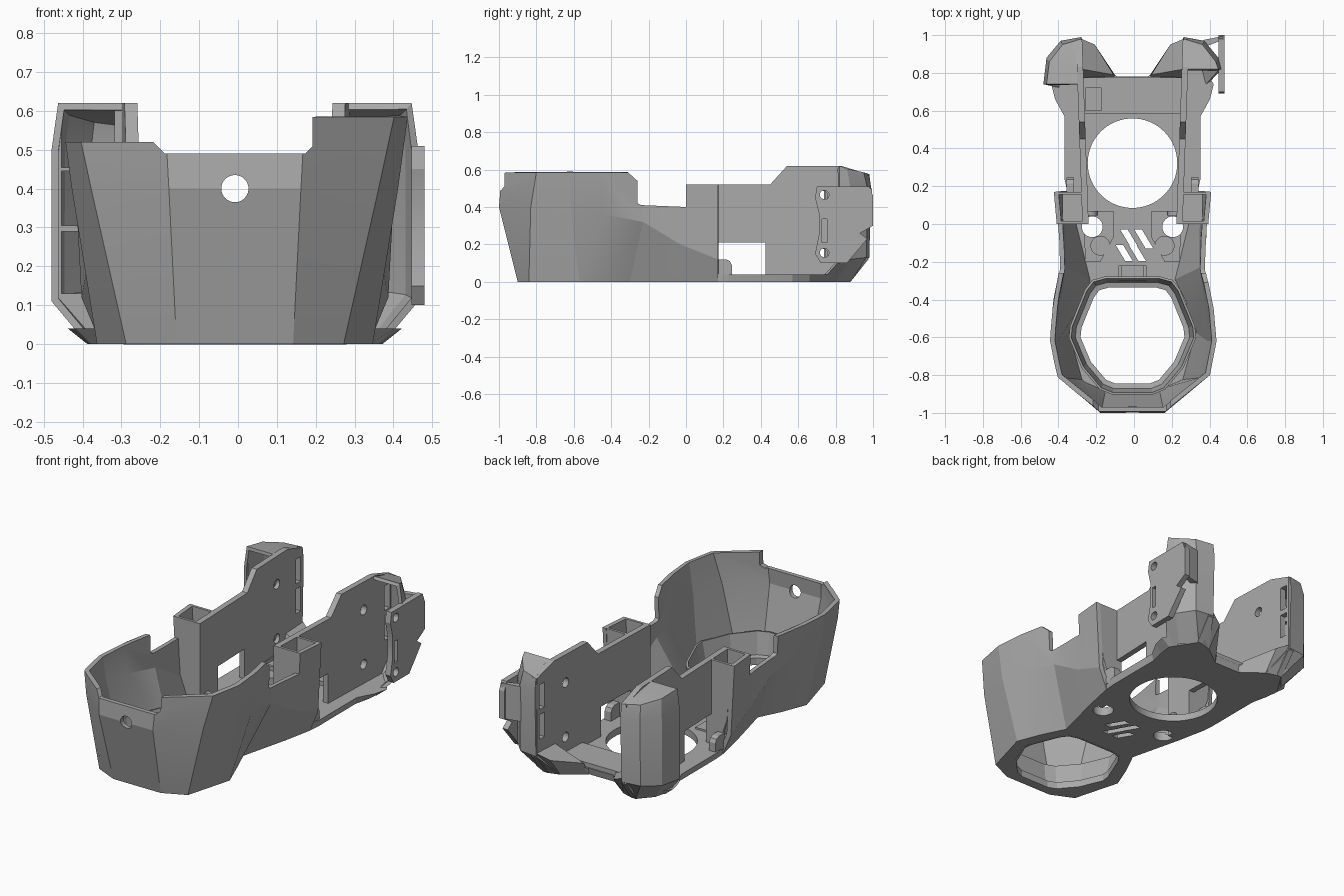
import bpy, bmesh, math

if "Cube" in bpy.data.objects:
    bpy.data.objects.remove(bpy.data.objects["Cube"])

AXIS = -0.008  # the symmetry plane sits slightly off centre
grey = bpy.data.materials.new("plain grey")
grey.use_nodes = True
grey.diffuse_color = (0.4, 0.4, 0.4, 1)
grey.node_tree.nodes["Principled BSDF"].inputs["Base Color"].default_value = (0.4, 0.4, 0.4, 1)


def make(name, verts, faces, tidy=True):
    bm = bmesh.new()
    vs = [bm.verts.new((x + AXIS, y, z)) for x, y, z in verts]
    for f in faces:
        bm.faces.new([vs[i] for i in f])
    if tidy:
        bmesh.ops.recalc_face_normals(bm, faces=bm.faces)
    mesh = bpy.data.meshes.new(name)
    bm.to_mesh(mesh)
    bm.free()
    mesh.materials.append(grey)
    obj = bpy.data.objects.new(name, mesh)
    bpy.context.collection.objects.link(obj)
    return obj


def loft(name, rows, closed=False, caps=False):
    n = len(rows[0])
    faces = []
    for r in range(len(rows) - 1):
        for i in range(n if closed else n - 1):
            j = (i + 1) % n
            faces.append((r * n + i, r * n + j, (r + 1) * n + j, (r + 1) * n + i))
    if caps:
        faces += [tuple(range(n)), tuple(range((len(rows) - 1) * n, len(rows) * n))]
    return make(name, [p for row in rows for p in row], faces, caps)


def place(axis, p, d):
    a, b = p
    return {"x": (d, a, b), "y": (a, d, b), "z": (a, b, d)}[axis]


def prism(name, axis, pts, lo, hi):
    rows = [[place(axis, p, d) for p in pts] for d in (lo, hi)]
    return loft(name, rows, closed=True, caps=True)


def box(name, x, y, z):
    return prism(name, "z", [(x[0], y[0]), (x[1], y[0]), (x[1], y[1]), (x[0], y[1])], *z)


def round_bar(name, axis, centre, radius, lo, hi, n=32):
    pts = [(centre[0] + radius * math.cos(math.tau * i / n),
            centre[1] + radius * math.sin(math.tau * i / n)) for i in range(n)]
    return prism(name, axis, pts, lo, hi)


def bake(obj):
    dg = bpy.context.evaluated_depsgraph_get()
    mesh = bpy.data.meshes.new_from_object(obj.evaluated_get(dg))
    obj.modifiers.clear()
    obj.data = mesh


def thicken(obj, t):
    m = obj.modifiers.new("wall", "SOLIDIFY")
    m.thickness, m.offset, m.use_even_offset = t, -1, True
    bake(obj)


def cut(obj, cutters):
    for c in cutters:
        c.hide_render = True
        m = obj.modifiers.new("cut", "BOOLEAN")
        m.operation, m.solver, m.object = "DIFFERENCE", "EXACT", c
    bake(obj)
    for c in cutters:
        bpy.data.objects.remove(c)


def both(half):
    """Mirror a half outline into a full one, counter-clockwise."""
    return [(-p[0], *p[1:]) for p in reversed(half)] + list(half)


def level(outline, z):
    return [(x, y, z) for x, y in outline]


# Front cup: flared faceted wall with a pinched waist, open at the back
low = [(.15, -.9), (.28, -.84), (.355, -.57), (.3, -.43), (.235, -.3), (.275, -.14), (.31, 0), (.345, .17)]
mid = [(.17, -1, .4), (.37, -.83, .4), (.42, -.62, .4), (.405, -.44, .36), (.38, -.23, .32),
       (.38, -.13, .26), (.38, -.03, .2), (.395, .17, .12)]
top = [(.18, -.985), (.41, -.8), (.445, -.62), (.43, -.45), (.39, -.25), (.395, -.12), (.405, 0), (.42, .17)]
cup = loft("front_cup", [level(both(low), 0), both(mid), level(both(top), .585)])
thicken(cup, .025)
cut(cup, [
    prism("rim_cut", "y", [(-.21, .52), (-.18, .49), (.18, .49), (.2, .51), (.2, .8), (-.21, .8)], -2, -.7),
    box("right_rim_cut", (-.6, -.2), (-2, .5), (.52, .8)),
    box("rear_rim_cut", (.2, .6), (-.1, .5), (.52, .8)),
    prism("side_notch", "x", [(-.31, .8), (-.31, .585), (-.26, .54), (-.26, .42), (-.24, .41),
                              (0, .4), (0, .8)], -.7, .7),
    round_bar("front_hole_cut", "y", (0, .4), .035, -1.2, -.8),
])

# Floor plate with openings
rear_low = [(.35, .24), (.35, .57), (.37, .66), (.38, .74), (.29, .88), (.2, .86), (.08, .77)]
rear_top = [(.36, .24), (.36, .57), (.41, .66), (.43, .74), (.32, .91), (.22, .89), (.08, .78)]
floor = loft("floor_plate", [level(both(low + rear_low), 0), level(both(low + rear_top), .04)],
             closed=True, caps=True)
opening = both([(.09, -.845), (.14, -.825), (.22, -.73), (.275, -.6), (.27, -.55), (.205, -.39),
                (.175, -.35), (.12, -.335)])


def slanted(x, y, length):
    dx = length * .6
    return prism("vent_cut", "z", [(x, y), (x + .04, y), (x + .04 + dx, y - length), (x + dx, y - length)], -1, 1)


cut(floor, [prism("front_opening_cut", "z", opening, -1, 1),
            round_bar("round_opening_cut", "z", (0, .322), .237, -1, 1, 64),
            slanted(-.09, -.11, .085), slanted(-.065, -.03, .085), slanted(-.02, -.11, .085),
            slanted(.01, -.03, .1)]
    + [round_bar("floor_hole_cut", "z", (s * .213, -.015), .055, -1, 1) for s in (-1, 1)])

# Raised funnel collar around the front opening
collar = loft("opening_collar", [[(x * k, -.59 + (y + .59) * k, z) for x, y in opening]
                                 for k, z in ((1, 0), (1.01, .04), (1.1, .045), (1.18, .17))], closed=True)
thicken(collar, -.012)

# Crossbar with pocket, and clip behind the collar
bar = box("rear_crossbar", (-.27, .27), (.585, .775), (.03, .065))
cut(bar, [box("pocket_cut", (-.25, -.165), (.6, .72), (.045, 1))])
clip = box("cable_clip", (-.075, .075), (-.305, -.22), (.03, .1))
cut(clip, [box("clip_cut", (-.055, .055), (-.285, -.2), (.05, 1))])

profile = [(0, 0), (0, .52), (.45, .52), (.54, .62), (.83, .62), (.975, .575), (.975, .12), (.88, 0)]
for s, side in ((-1, "right"), (1, "left")):
    def span(a, b):
        return sorted((s * a, s * b))

    # Upright side plate with window, screw holes and strap slots
    plate = prism(side + "_side_plate", "x", profile, *span(.262, .295))
    cut(plate, [box("window_cut", span(.1, .5), (.17, .425), (.04, .21)),
                box("slot_cut", span(.1, .37), (.91, .955), (.22, .36)),
                box("slot_cut", span(.1, .37), (.91, .955), (.39, .53))]
        + [round_bar("screw_cut", "x", (.73, z), .027, *span(.1, .37)) for z in (.15, .46)])
    for v in plate.data.vertices:  # plates converge slightly towards the front
        v.co.x -= s * .035 * (.85 - v.co.y)

    # Hollow post: tapered front and rear walls between plate and cup
    for name, y in (("front", 0), ("rear", .155)):
        prism(f"{side}_post_{name}_wall", "y",
              [(s * .24, 0), (s * .3, 0), (s * .37, .2), (s * .395, .52), (s * .24, .52)], y, y + .015)
    prism(side + "_post_base", "z", [(s * .25, 0), (s * .37, 0), (s * .37, .17), (s * .25, .17)], .35, .36)

    # Small rounded tabs and floor pads
    prism(side + "_window_tab", "x", [(.16, .03), (.245, .03), (.245, .09), (.235, .11), (.215, .12), (.16, .12)],
          *span(.31, .35))
    round_bar(side + "_round_tab", "y", (s * .225, .07), .04, .045, .07)
    pad = prism(side + "_floor_pad", "z", [(s * .1, .07), (s * .26, .07), (s * .25, -.2), (s * .17, -.2), (s * .1, -.07)], .03, .05)
    cut(pad, [round_bar("pad_hole_cut", "z", (s * .213, -.015), .055, -1, 1),
              round_bar("pad_recess_cut", "z", (s * .17, -.115), .05, .041, 1)])

    # Rear corner shell, open towards the front
    y0 = .74 if s < 0 else .82
    rows = [
        [(.38, .72, 0), (.36, .8, 0), (.29, .88, 0), (.2, .86, 0)],
        [(.472, y0, .11), (.455, .88, .12), (.38, .965, .13), (.27, .98, .13)],
        [(.472, y0, .5), (.455, .88, .5), (.38, .97, .5), (.27, .99, .5)],
        [(.455, y0, .62), (.44, .86, .605), (.37, .95, .585), (.27, .98, .575)],
        [(.28, y0, .62), (.28, .86, .605), (.28, .95, .585), (.27, .97, .575)],
    ]
    rows = [[(s * x, y, z) for x, y, z in (r if s > 0 else reversed(r))] for r in rows]
    thicken(loft(side + "_rear_shell", rows), .018)

    # Sloped lip at the back of the floor
    foot = [(.08, .77), (.2, .86), (.27, .88), (.27, .76)]
    head = [(.1, .79), (.2, .95), (.27, .98), (.27, .82)]
    loft(side + "_rear_lip", [[(s * x, y, 0) for x, y in foot],
                              [(s * x, y, .065 + .5 * (x - .1)) for x, y in head]], closed=True, caps=True)

# Front frame of the right rear shell
frame = prism("right_shell_frame", "y", [(-.28, .04), (-.4, .04), (-.468, .11), (-.468, .5), (-.452, .615),
                                         (-.28, .615)], .742, .757)
cut(frame, [box("frame_cut", (-.447, -.31), (.5, 1), z) for z in ((.455, .603), (.305, .445), (.13, .29))])

# Mounting tab on the left rear corner, joined to the shell by a web
tab = prism("mounting_tab", "x", [(.72, .1), (.69, .15), (.71, .25), (.71, .37), (.69, .45), (.7, .51),
                                  (.98, .51), (1, .46), (1, .3), (.93, .26), (.97, .23), (.86, .1)], .455, .488)
cut(tab, [round_bar("tab_hole_cut", "x", (.74, z), .024, .3, .6) for z in (.155, .465)]
    + [box("tab_slot_cut", (.3, .6), (.727, .753), (.21, .335))])
prism("tab_web", "z", [(.35, .955), (.4, .945), (.48, .975), (.48, .995), (.38, .975)], .3, .5)

# Soft shading with crisp edges
bpy.ops.object.select_all(action="DESELECT")
for obj in bpy.context.scene.objects:
    if obj.type == "MESH":
        obj.select_set(True)
        bpy.context.view_layer.objects.active = obj
bpy.ops.object.shade_smooth_by_angle(angle=math.radians(15))
